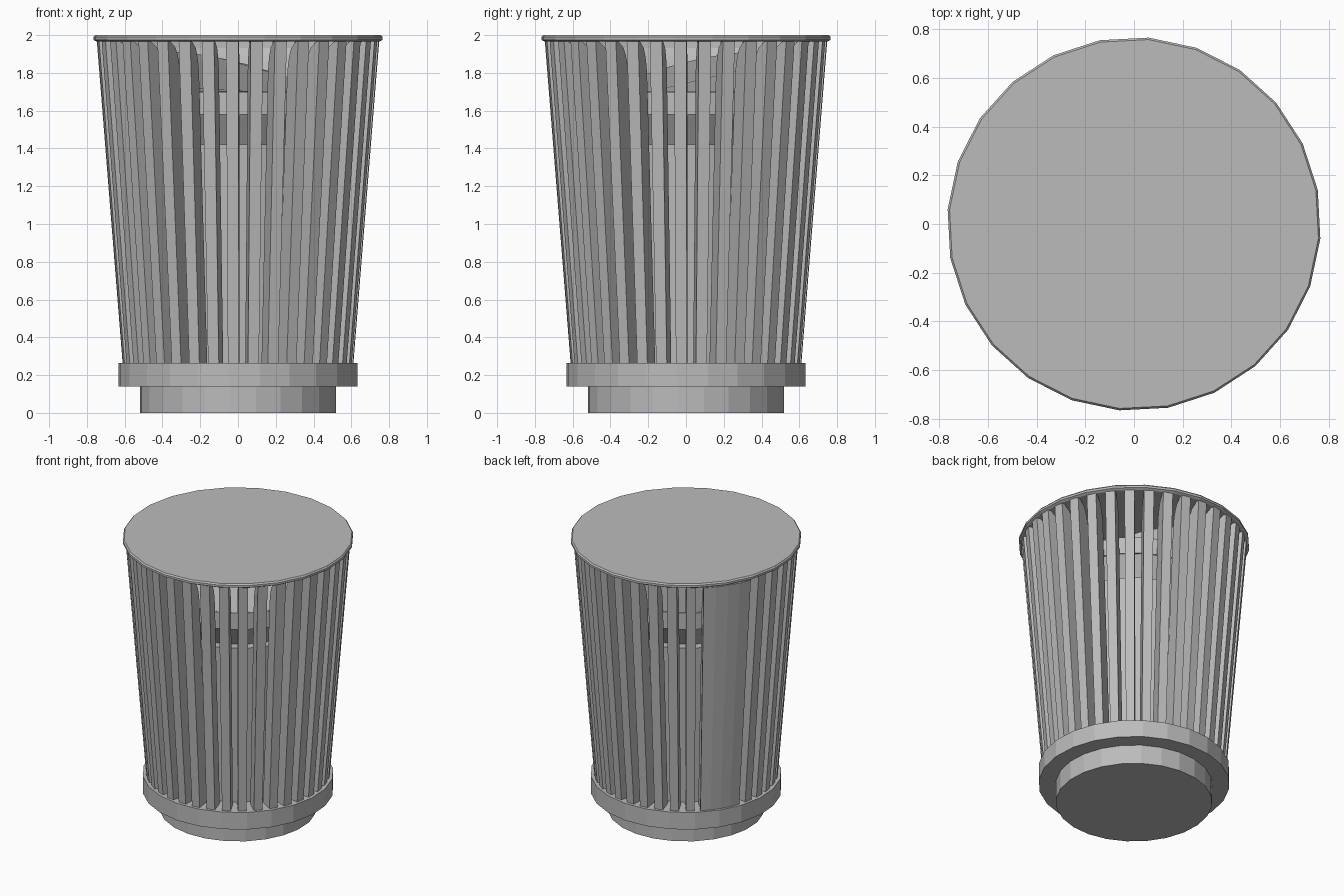
import bpy, bmesh
from math import sin, cos, radians, pi, sqrt

cube = bpy.data.objects.get("Cube")
if cube:
    bpy.data.objects.remove(cube, do_unlink=True)

grey = bpy.data.materials.new("metal_grey")
grey.use_nodes = True
grey.diffuse_color = (0.5, 0.5, 0.5, 1)
grey.node_tree.nodes["Principled BSDF"].inputs["Base Color"].default_value = (0.5, 0.5, 0.5, 1)

SIDES = 24
PHASE = radians(-4.5)


def finish(name, bm):
    bmesh.ops.recalc_face_normals(bm, faces=bm.faces)
    mesh = bpy.data.meshes.new(name)
    bm.to_mesh(mesh)
    bm.free()
    mesh.materials.append(grey)
    obj = bpy.data.objects.new(name, mesh)
    bpy.context.collection.objects.link(obj)
    return obj


def turned(name, profile, top=None):
    """Closed faceted solid from (radius, height) points; top(x, y) may lift the last ring."""
    bm = bmesh.new()
    rings = []
    for i, (r, z) in enumerate(profile):
        ring = []
        for k in range(SIDES):
            a = PHASE + 2 * pi * k / SIDES
            x, y = r * cos(a), r * sin(a)
            lifted = top and i == len(profile) - 1
            ring.append(bm.verts.new((x, y, top(x, y) if lifted else z)))
        rings.append(ring)
    for low, high in zip(rings, rings[1:]):
        for k in range(SIDES):
            n = (k + 1) % SIDES
            bm.faces.new((low[k], low[n], high[n], high[k]))
    bm.faces.new(rings[0])
    bm.faces.new(rings[-1])
    return finish(name, bm)


# Foot, base ring and lid
turned("foot", [(0.52, 0), (0.52, 0.15)])
turned("base_ring", [(0.635, 0.14), (0.635, 0.265)])
turned("lid", [(0.75, 1.965), (0.768, 1.975), (0.768, 1.99), (0.76, 2.0)])

# Inner bin: body, undercut neck, collar and sloping top
turned("inner_body", [(0.47, 0.26), (0.53, 1.42)])
turned("inner_neck", [(0.46, 1.41), (0.57, 1.58)])
turned("inner_collar", [(0.58, 1.58), (0.58, 1.7)])
turned("sloping_top", [(0.57, 1.69), (0.57, 1.7)],
       top=lambda x, y: max(1.701, 1.715 + 0.25 * (y - x)))

# Ring of upright fins: side profile given as (radius, height), rounded inner top corner
def outer(z):
    return 0.61 + 0.137 * (z - 0.26) / 1.71


DEPTH = 0.11
side = [(outer(0.26), 0.26), (outer(1.97), 1.97)]
for k in range(6):
    t = k / 5
    z = 1.97 - 0.19 * t
    side.append((outer(z) - 0.02 - (DEPTH - 0.02) * sqrt(1 - (1 - t) ** 2), z))
side.append((outer(0.26) - DEPTH, 0.26))

COUNT = 36
bm = bmesh.new()
for k in range(COUNT):
    a = radians(-2.3) + 2 * pi * k / COUNT
    faces = []
    for s in (-1, 1):
        loop = []
        for r, z in side:
            w = s * (0.029 + 0.004 * (z - 0.26) / 1.71)
            loop.append(bm.verts.new((r * cos(a) - w * sin(a), r * sin(a) + w * cos(a), z)))
        faces.append(loop)
    left, right = faces
    bm.faces.new(left)
    bm.faces.new(right)
    for i in range(len(side)):
        j = (i + 1) % len(side)
        bm.faces.new((left[i], left[j], right[j], right[i]))
finish("fins", bm)

# Curved rear panel closing the fins on one side
bm = bmesh.new()
STEPS = 4
columns = []
for k in range(STEPS + 1):
    a = radians(134 + 26 * k / STEPS)
    columns.append([bm.verts.new(((outer(z) + d) * cos(a), (outer(z) + d) * sin(a), z))
                    for d, z in ((0.004, 0.26), (0.004, 1.96), (-0.012, 1.96), (-0.012, 0.26))])
for c, n in zip(columns, columns[1:]):
    for i in range(4):
        j = (i + 1) % 4
        bm.faces.new((c[i], c[j], n[j], n[i]))
bm.faces.new(columns[0])
bm.faces.new(columns[-1])
finish("rear_panel", bm)
